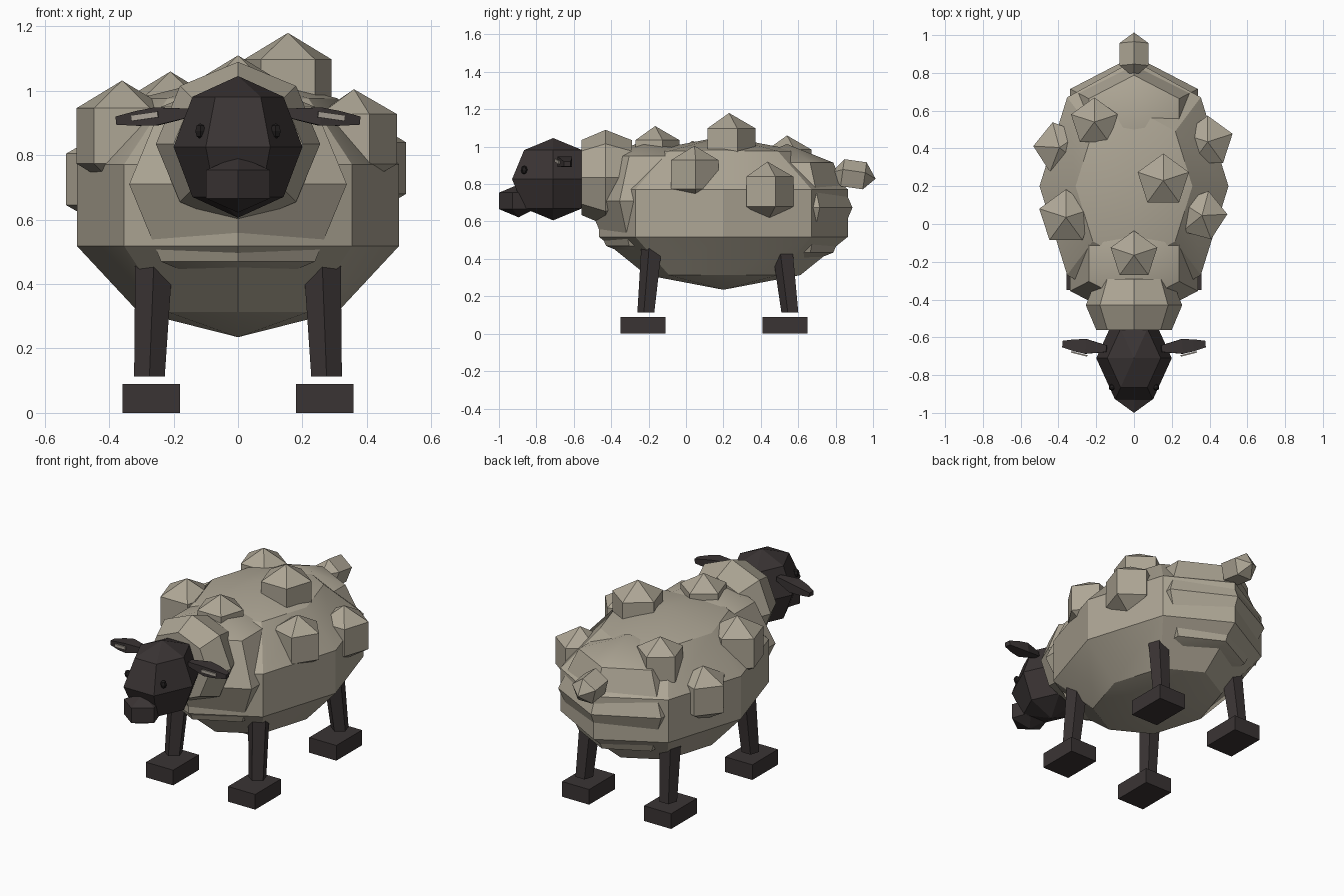
import bpy, bmesh
from math import sin, cos, pi, radians
from mathutils import Matrix, Vector, Euler

cube = bpy.data.objects.get("Cube")
if cube:
    bpy.data.objects.remove(cube, do_unlink=True)


def material(name, rgb):
    m = bpy.data.materials.new(name)
    m.use_nodes = True
    m.diffuse_color = (*rgb, 1)
    bsdf = m.node_tree.nodes["Principled BSDF"]
    bsdf.inputs["Base Color"].default_value = (*rgb, 1)
    bsdf.inputs["Roughness"].default_value = 0.9
    return m


WOOL = material("wool", (0.42, 0.38, 0.30))
SKIN = material("dark_skin", (0.042, 0.034, 0.034))
EYE = material("eye_black", (0.015, 0.013, 0.013))
INNER = material("inner_ear", (0.40, 0.36, 0.31))


def finish(name, bm, mat, smooth=False):
    bmesh.ops.recalc_face_normals(bm, faces=bm.faces)
    mesh = bpy.data.meshes.new(name)
    bm.to_mesh(mesh)
    bm.free()
    mesh.materials.append(mat)
    ob = bpy.data.objects.new(name, mesh)
    bpy.context.collection.objects.link(ob)
    if smooth:
        bpy.ops.object.select_all(action='DESELECT')
        ob.select_set(True)
        bpy.context.view_layer.objects.active = ob
        bpy.ops.object.shade_smooth_by_angle(angle=radians(30))
    return ob


def lathe(name, profile, segs, mat, loc=(0, 0, 0), scale=(1, 1, 1),
          rot=(0, 0, 0), start=90, smooth=False):
    """Spin (radius, height) points about z; zero radius closes to an apex."""
    bm = bmesh.new()
    rings = []
    for r, z in profile:
        if r == 0:
            rings.append([bm.verts.new((0, 0, z))] * segs)
        else:
            angles = [radians(start) + 2 * pi * i / segs for i in range(segs)]
            rings.append([bm.verts.new((r * cos(a), r * sin(a), z)) for a in angles])
    for low, high in zip(rings, rings[1:]):
        for i in range(segs):
            j = (i + 1) % segs
            quad = dict.fromkeys((low[i], low[j], high[j], high[i]))
            bm.faces.new(list(quad))
    for ring, (r, z) in ((rings[0], profile[0]), (rings[-1], profile[-1])):
        if r:
            bm.faces.new(ring)
    turn = Euler([radians(a) for a in rot]).to_matrix().to_4x4()
    bm.transform(Matrix.Translation(loc) @ turn @ Matrix.Diagonal((*scale, 1)))
    return finish(name, bm, mat, smooth)


def ball(name, loc, radii, segs, rings, mat, **kw):
    profile = [(0 if i in (0, rings) else sin(pi * i / rings), -cos(pi * i / rings))
               for i in range(rings + 1)]
    return lathe(name, profile, segs, mat, loc, radii, **kw)


def box(name, low, high, mat):
    bm = bmesh.new()
    bmesh.ops.create_cube(bm, size=1)
    low, high = Vector(low), Vector(high)
    bm.transform(Matrix.Translation((low + high) / 2) @ Matrix.Diagonal((*(high - low), 1)))
    return finish(name, bm, mat)


# Fleece: belly, chest, rump and neck
ball("body", (0, 0.2, 0.645), (0.526, 0.70, 0.41), 8, 5, WOOL, smooth=True)
ball("chest", (0, -0.18, 0.71), (0.39, 0.35, 0.34), 6, 4, WOOL, smooth=True)
ball("rump", (0, 0.54, 0.674), (0.39, 0.35, 0.34), 6, 4, WOOL, smooth=True)
lathe("neck_wool", [(0.2, -0.12), (0.255, 0.02), (0.2, 0.15)], 8, WOOL,
      loc=(0, -0.41, 0.835), rot=(90, 0, 0), smooth=True)

# Wool tufts: position, radius, turn
tufts = [
    ((0, -0.165, 0.96), 0.15, 0),
    ((0.155, 0.23, 1.015), 0.165, 0),
    ((-0.21, 0.54, 0.91), 0.15, 0),
    ((0.36, 0.045, 0.85), 0.155, -15),
    ((0.39, 0.435, 0.76), 0.16, 0),
    ((-0.36, 0.035, 0.86), 0.172, 0),
    ((-0.395, 0.405, 0.725), 0.16, 15),
]
for n, (loc, r, turn) in enumerate(tufts):
    ball(f"tuft_{n + 1}", loc, (r, r, r), 5, 3, WOOL, start=90 + turn)
ball("tail", (0, 0.895, 0.845), (0.093, 0.093, 0.12), 5, 3, WOOL, rot=(-98, 0, 0), start=-90)

# Head and muzzle
ball("head", (0, -0.71, 0.826), (0.2, 0.254, 0.22), 6, 4, SKIN, start=0)
ball("muzzle", (0, -0.895, 0.71), (0.121, 0.121, 0.088), 5, 3, SKIN, start=-90)

for side, s in (("left", 1), ("right", -1)):
    # Eyes and ears
    ball(f"{side}_eye", (s * 0.117, -0.865, 0.875), (0.018, 0.018, 0.024), 6, 4, EYE)
    lathe(f"{side}_ear", [(0.025, 0), (0.055, 0.11), (0.045, 0.17), (0.025, 0.235)], 4, SKIN,
          loc=(s * 0.145, -0.66, 0.932), scale=(0.72, 1, 1), rot=(0, s * 96, s * 6), start=45)
    plate = box(f"{side}_inner_ear", (-0.043, -0.004, -0.009), (0.043, 0.004, 0.009), INNER)
    plate.location = (s * 0.29, -0.688, 0.921)
    plate.rotation_euler = (0, s * radians(8), s * radians(14))

    # Legs leaning over separate block feet
    for end, y, lean, foot in (("front", -0.21, 0.035, -0.23), ("back", 0.56, -0.045, 0.53)):
        leg = lathe(f"{end}_{side}_leg", [(0.05, 0.113), (0.062, 0.5)], 5, SKIN, start=-90)
        for v in leg.data.vertices:
            v.co.x += s * (0.275 - 0.015 * (v.co.z > 0.3))
            v.co.y += y + lean * (v.co.z > 0.3)
        box(f"{end}_{side}_foot", (s * 0.269 - 0.089, foot - 0.12, 0),
            (s * 0.269 + 0.089, foot + 0.12, 0.09), SKIN)
